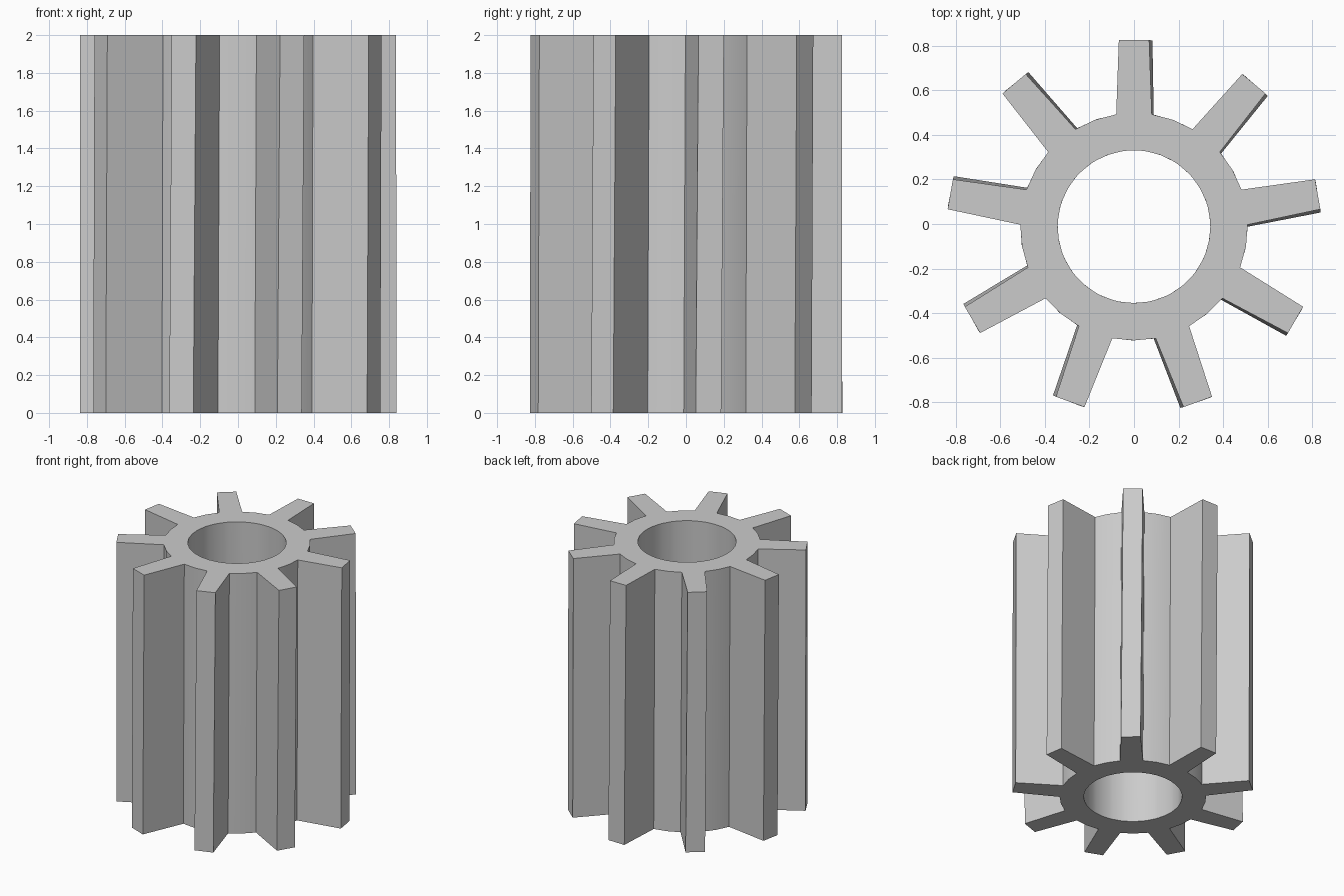
import bpy, bmesh
from math import cos, sin, radians

TEETH = 9
TIP_R, ROOT_R, HOLE_R = 0.841, 0.511, 0.343
HEIGHT, TWIST, OFFSET_Y = 2.0, 1.0, -0.012

# One tooth pitch: (angle from the tooth centre, outer radius, angle on the bore)
PITCH = [(-9, ROOT_R, -10), (-4.65, TIP_R, -5), (4.65, TIP_R, 5),
         (9, ROOT_R, 10), (20, ROOT_R, 20)]

if "Cube" in bpy.data.objects:
    bpy.data.objects.remove(bpy.data.objects["Cube"], do_unlink=True)

grey = bpy.data.materials.new("grey metal")
grey.use_nodes = True
colour = (0.6, 0.6, 0.6, 1)
grey.diffuse_color = colour
grey.node_tree.nodes["Principled BSDF"].inputs["Base Color"].default_value = colour

bm = bmesh.new()


def point(radius, angle, z):
    a = radians(angle)
    return bm.verts.new((radius * cos(a), radius * sin(a) + OFFSET_Y, z))


# Outer profile and bore ring at each end, the lower end slightly twisted
rings = []
for z, turn in ((0, -TWIST), (HEIGHT, 0)):
    outer, inner = [], []
    for t in range(TEETH):
        centre = 90 + t * 360 / TEETH + turn
        for angle, radius, bore_angle in PITCH:
            outer.append(point(radius, centre + angle, z))
            inner.append(point(HOLE_R, centre + bore_angle, z))
    rings.append((outer, inner))

# Tooth walls, bore wall and both end faces
(low_out, low_in), (top_out, top_in) = rings
for i in range(len(low_out)):
    j = (i + 1) % len(low_out)
    bm.faces.new((low_out[i], low_out[j], top_out[j], top_out[i]))
    bm.faces.new((low_in[j], low_in[i], top_in[i], top_in[j]))
    bm.faces.new((top_out[i], top_out[j], top_in[j], top_in[i]))
    bm.faces.new((low_out[j], low_out[i], low_in[i], low_in[j]))
bmesh.ops.recalc_face_normals(bm, faces=bm.faces)

mesh = bpy.data.meshes.new("pinion_gear")
bm.to_mesh(mesh)
bm.free()
mesh.materials.append(grey)
gear = bpy.data.objects.new("pinion_gear", mesh)
bpy.context.collection.objects.link(gear)

# Round the bore and root shading, keep the tooth edges sharp
bpy.ops.object.select_all(action="DESELECT")
gear.select_set(True)
bpy.context.view_layer.objects.active = gear
bpy.ops.object.shade_smooth_by_angle(angle=radians(30))
